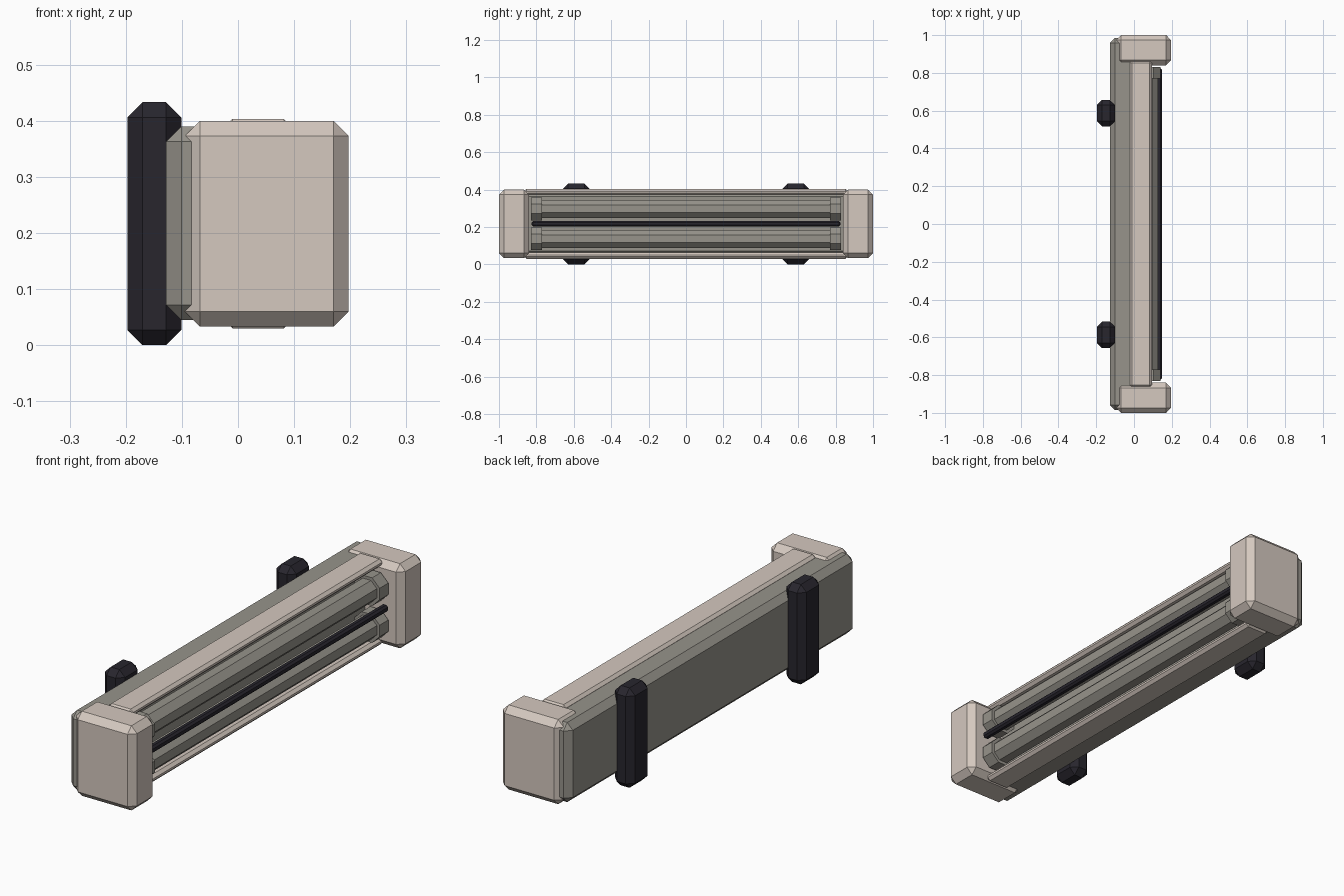
import bpy
import math

if "Cube" in bpy.data.objects:
    bpy.data.objects.remove(bpy.data.objects["Cube"])


def material(name, rgb):
    m = bpy.data.materials.new(name)
    m.diffuse_color = (*rgb, 1)
    m.use_nodes = True
    m.node_tree.nodes["Principled BSDF"].inputs["Base Color"].default_value = m.diffuse_color
    return m


TAN = material("tan_shell", (0.66, 0.58, 0.52))
GREY = material("warm_grey", (0.31, 0.295, 0.26))
DARK = material("dark_plastic", (0.021, 0.019, 0.027))


def box(name, x, y, z, bevel, mat):
    """Chamfered box from (min, max) ranges."""
    bpy.ops.mesh.primitive_cube_add(
        size=1, location=[(a + b) / 2 for a, b in (x, y, z)])
    ob = bpy.context.object
    ob.name = name
    ob.scale = [b - a for a, b in (x, y, z)]
    bpy.ops.object.transform_apply(location=False, rotation=False, scale=True)
    mod = ob.modifiers.new("chamfer", 'BEVEL')
    mod.width, mod.segments = bevel, 1
    ob.data.materials.append(mat)
    return ob


def octagon_bar(name, x, z, y, radius, mat):
    """Eight-sided bar along y with a flat facing sideways."""
    bpy.ops.mesh.primitive_cylinder_add(
        vertices=8, radius=radius, depth=y[1] - y[0],
        location=(x, (y[0] + y[1]) / 2, z),
        rotation=(math.pi / 2, math.pi / 8, 0))
    ob = bpy.context.object
    ob.name = name
    ob.data.materials.append(mat)
    return ob


def span(side, a, b):
    return tuple(sorted((side * a, side * b)))


# Back housing
box("back_housing", (-0.128, 0.02), (-0.985, 0.985), (0.045, 0.39), 0.027, GREY)

# Long rails above and below the tubes
box("top_rail", (-0.022, 0.094), (-0.865, 0.865), (0.37, 0.403), 0.012, TAN)
box("bottom_rail", (-0.022, 0.094), (-0.865, 0.865), (0.03, 0.063), 0.012, TAN)

# End caps and rear mounting straps
for side, label in ((-1, "front"), (1, "rear")):
    box(label + "_end_cap", (-0.095, 0.197), span(side, 0.84, 1.0),
        (0.033, 0.40), 0.027, TAN)
    box(label + "_mounting_strap", (-0.197, -0.101), span(side, 0.517, 0.657),
        (0.0, 0.433), 0.027, DARK)

# Two tubes, each with a collar at both ends
for z, label in ((0.297, "upper"), (0.137, "lower")):
    octagon_bar(label + "_tube", 0.079, z, (-0.82, 0.82), 0.052, GREY)
    for side, end in ((-1, "front"), (1, "rear")):
        octagon_bar(f"{label}_{end}_collar", 0.079, z,
                    span(side, 0.77, 0.83), 0.066, GREY)

# Dark guard rod between the tubes
box("guard_rod", (0.117, 0.147), (-0.825, 0.825), (0.202, 0.232), 0.008, DARK)
